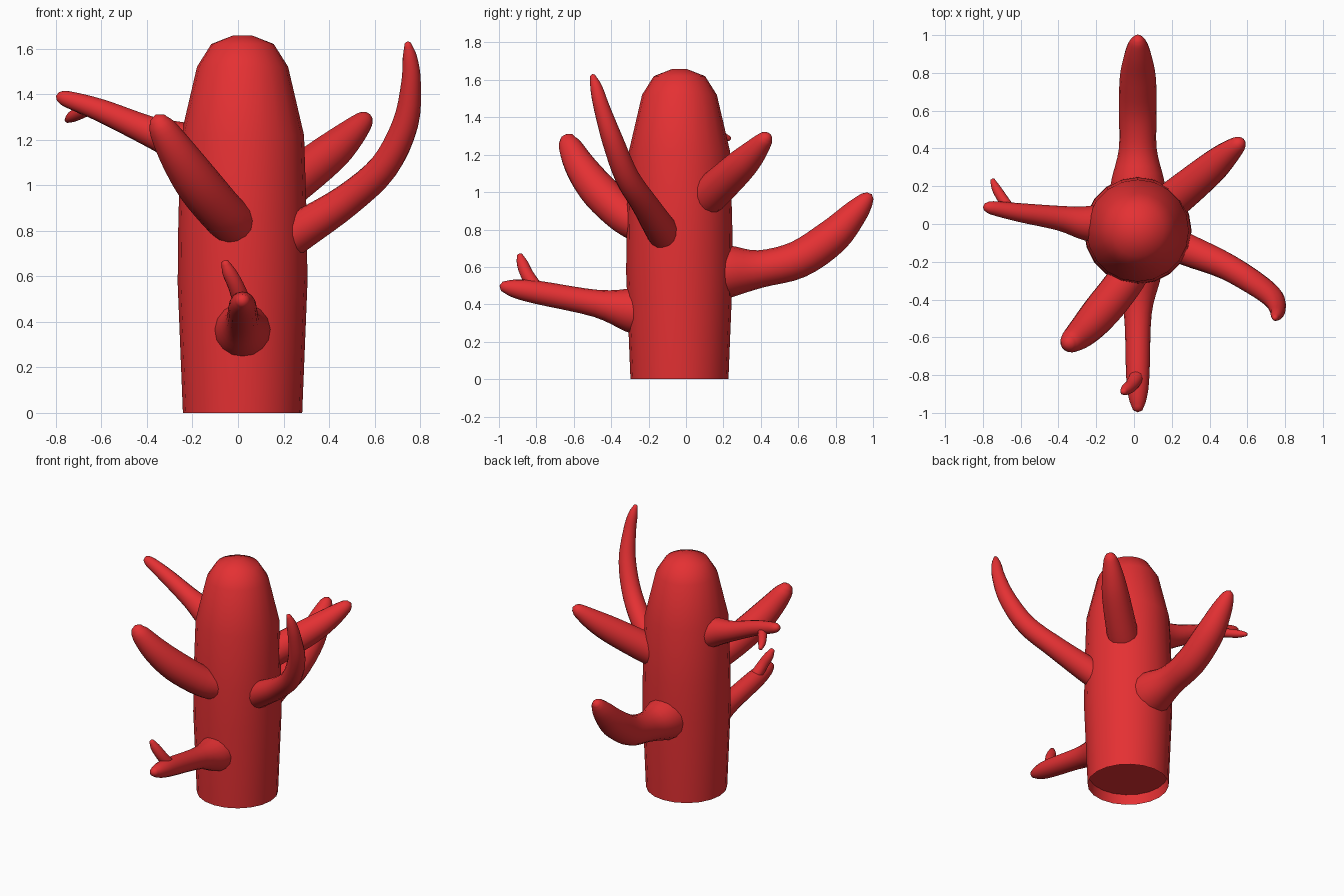
import bpy, bmesh, math
from mathutils import Vector

if "Cube" in bpy.data.objects:
    bpy.data.objects.remove(bpy.data.objects["Cube"])

red = bpy.data.materials.new("coral red")
red.diffuse_color = (0.78, 0.03, 0.033, 1)
red.use_nodes = True
red.node_tree.nodes["Principled BSDF"].inputs["Base Color"].default_value = red.diffuse_color


def finish(name, bm, angle):
    bmesh.ops.remove_doubles(bm, verts=bm.verts, dist=1e-5)
    bmesh.ops.recalc_face_normals(bm, faces=bm.faces)
    me = bpy.data.meshes.new(name)
    bm.to_mesh(me)
    bm.free()
    me.materials.append(red)
    ob = bpy.data.objects.new(name, me)
    bpy.context.collection.objects.link(ob)
    bpy.ops.object.select_all(action='DESELECT')
    ob.select_set(True)
    bpy.context.view_layer.objects.active = ob
    bpy.ops.object.shade_smooth_by_angle(angle=math.radians(angle))


def skin_rings(bm, rings):
    for a, b in zip(rings, rings[1:]):
        n = len(a)
        for i in range(n):
            bm.faces.new((a[i], a[(i + 1) % n], b[(i + 1) % n], b[i]))


def trunk(name, profile, cx, cy, sides=20):
    bm = bmesh.new()
    rings = []
    for r, z in profile:
        rings.append([bm.verts.new((cx + r * math.cos(2 * math.pi * i / sides),
                                    cy + r * math.sin(2 * math.pi * i / sides), z))
                      for i in range(sides)])
    skin_rings(bm, rings)
    bm.faces.new(rings[0][::-1])
    bm.faces.new(rings[-1])
    finish(name, bm, 50)


def spline(pts, steps=4):
    # Catmull-Rom through (x, y, z, radius) points
    p = [Vector(q) for q in pts]
    p = [2 * p[0] - p[1]] + p + [2 * p[-1] - p[-2]]
    out = []
    for k in range(1, len(p) - 2):
        a, b, c, d = p[k - 1:k + 3]
        for s in range(steps):
            t = s / steps
            out.append(0.5 * (2 * b + (c - a) * t + (2 * a - 5 * b + 4 * c - d) * t * t
                              + (3 * b - a - 3 * c + d) * t ** 3))
    out.append(p[-2])
    return out


def branch(name, pts, sides=16):
    path = spline(pts)
    bm = bmesh.new()
    rings = []
    side = None
    for k, q in enumerate(path):
        tan = (path[min(k + 1, len(path) - 1)].xyz - path[max(k - 1, 0)].xyz).normalized()
        ref = side if side else tan.orthogonal()
        side = (ref - tan * ref.dot(tan)).normalized()
        up = tan.cross(side)
        rings.append([bm.verts.new(q.xyz + q.w * (side * math.cos(2 * math.pi * i / sides)
                                                  + up * math.sin(2 * math.pi * i / sides)))
                      for i in range(sides)])
    skin_rings(bm, rings)
    # rounded tip, closed root inside the trunk
    tip = bm.verts.new(path[-1].xyz + tan * path[-1].w * 0.5)
    for i in range(sides):
        bm.faces.new((rings[-1][i], rings[-1][(i + 1) % sides], tip))
    bm.faces.new(rings[0][::-1])
    finish(name, bm, 80)


# Trunk with a recessed underside
trunk("trunk", [(0.255, 0.07), (0.262, 0), (0.285, 0.57), (0.282, 0.85), (0.27, 1.22),
                (0.2, 1.52), (0.137, 1.62), (0.04, 1.658)], 0.02, -0.035)

# Branches: x, y, z, radius
branch("back_branch", [(.02, .15, .57, .15), (.02, .24, .577, .138), (.02, .4, .59, .1),
                       (.02, .6, .64, .1), (.02, .78, .76, .095), (.02, .9, .885, .07),
                       (.02, .96, .955, .045), (.02, .985, .98, .025)])
branch("front_branch", [(.02, -.22, .36, .13), (.02, -.3, .37, .118), (.02, -.48, .405, .073),
                        (.02, -.8, .465, .062), (.02, -.92, .485, .048), (.02, -.985, .497, .025)])
branch("front_twig", [(.02, -.8, .48, .04), (-.01, -.85, .56, .035),
                      (-.04, -.875, .62, .03), (-.058, -.89, .665, .015)])
branch("left_branch", [(-.15, 0, 1.15, .11), (-.26, .005, 1.19, .09), (-.39, .03, 1.237, .066),
                       (-.6, .06, 1.327, .05), (-.75, .085, 1.378, .036), (-.79, .09, 1.39, .02)])
branch("left_twig", [(-.66, .08, 1.335, .03), (-.7, .14, 1.315, .028),
                     (-.73, .19, 1.3, .024), (-.75, .235, 1.285, .012)])
branch("right_back_branch", [(.13, .07, .94, .1), (.22, .14, 1.0, .1), (.39, .28, 1.13, .088),
                             (.48, .36, 1.21, .07), (.55, .42, 1.28, .045), (.572, .438, 1.3, .025)])
branch("right_front_branch", [(.2, -.1, .75, .088), (.29, -.14, .81, .085), (.48, -.22, .935, .072),
                              (.64, -.315, 1.08, .065), (.735, -.39, 1.27, .057),
                              (.76, -.45, 1.45, .043), (.755, -.48, 1.56, .032),
                              (.745, -.5, 1.625, .013)])
branch("left_front_branch", [(0, -.22, .82, .1), (-.06, -.32, .87, .1), (-.17, -.46, 1.0, .1),
                             (-.26, -.56, 1.13, .085), (-.33, -.62, 1.245, .062),
                             (-.355, -.635, 1.295, .035)])
